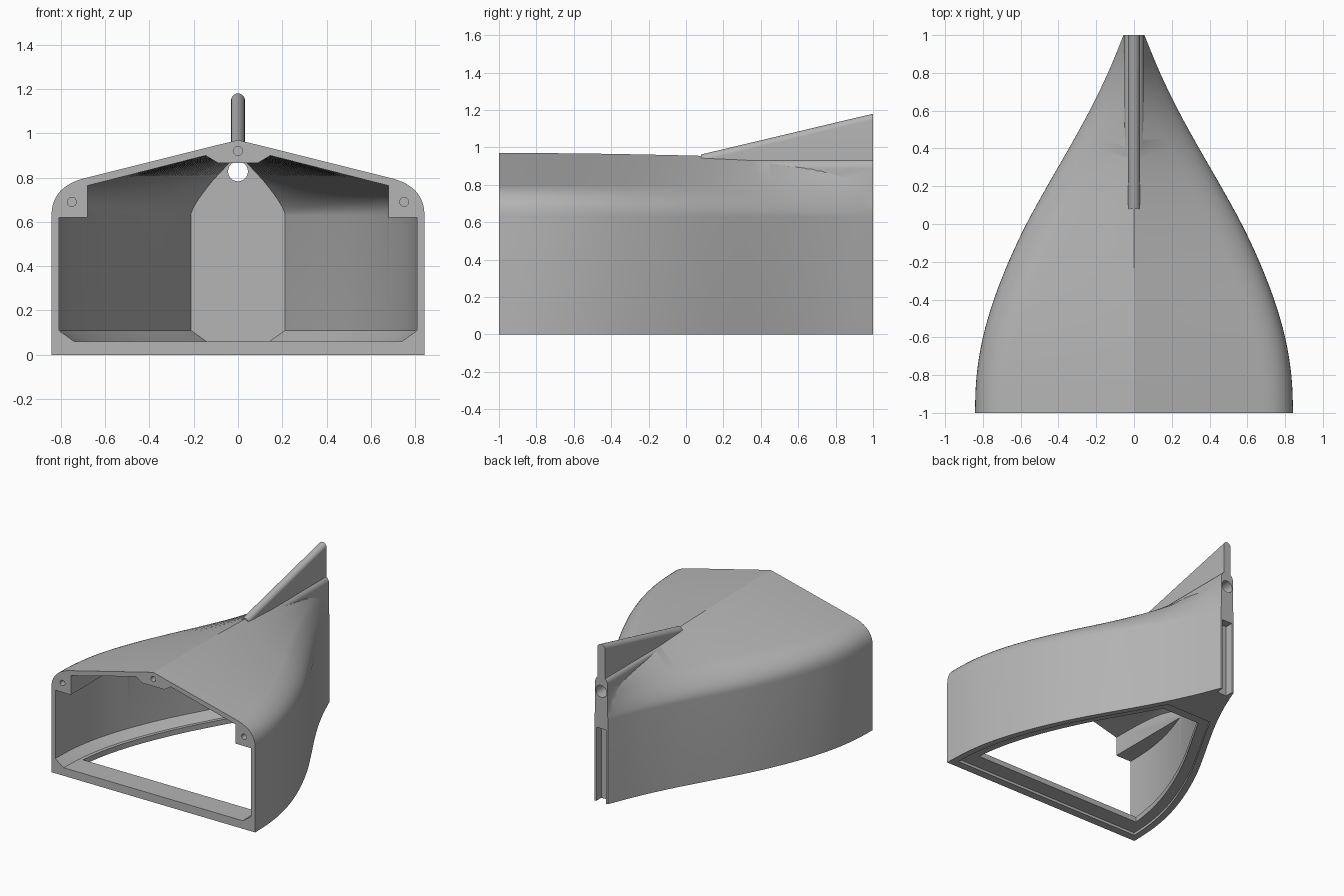
import bpy, bmesh, math
from mathutils import Vector

cube = bpy.data.objects.get("Cube")
if cube:
    bpy.data.objects.remove(cube, do_unlink=True)

grey = bpy.data.materials.new("plain grey")
grey.use_nodes = True
colour = (0.46, 0.46, 0.46, 1)
grey.diffuse_color = colour
grey.node_tree.nodes["Principled BSDF"].inputs["Base Color"].default_value = colour

# Half-widths of the plan outline, evenly spaced from front to back
WIDTHS = [0.842, 0.833, 0.80, 0.742, 0.664, 0.57, 0.46, 0.345, 0.235, 0.138, 0.055]
STEPS = 40


def half_width(y):
    """Smooth interpolation of the plan outline."""
    f = min(max((y + 1) * 5, 0), 10)
    i = min(int(f), 9)
    t = f - i
    p1, p2 = WIDTHS[i], WIDTHS[i + 1]
    p0 = WIDTHS[i - 1] if i else p1
    p3 = WIDTHS[i + 2] if i < 9 else 2 * p2 - p1
    return p1 + 0.5 * t * (p2 - p0 + t * (2*p0 - 5*p1 + 4*p2 - p3 + t * (3*(p1 - p2) + p3 - p0)))


def mirrored(half):
    return half + [(-x, z) for x, z in reversed(half) if x > 0]


def body_section(y, inset=0.0):
    """Walls, rounded shoulders and pitched roof; inset gives the cavity."""
    full = half_width(y)
    u = 1 - full / WIDTHS[0]
    w = full - inset
    a = Vector((w, 0.63))
    b = Vector((w, 0.764 - 0.1 * u - inset * 0.8))
    c = Vector((full * (0.81 - 0.4 * u) - inset * 0.5, 0.80 + 0.03 * u - inset))
    half = [(w - 0.07, 0.06), (w, 0.11)] if inset else [(w, 0)]
    for k in range(11):
        t = k / 10
        p = a * (1 - t) ** 2 + b * 2 * t * (1 - t) + c * t * t
        half.append((p.x, p.y))
    half.append((0, 0.97 - 0.04 * u - inset))
    return mirrored(half)


def round_top(r, bottom, top):
    """Upright slab section with a half-round top."""
    arc = [(r * math.cos(k * math.pi / 16), top - r + r * math.sin(k * math.pi / 16)) for k in range(8)]
    return mirrored([(r, bottom)] + arc + [(0, top)])


def loft(name, rings):
    """Closed solid through a list of (y, section) rings."""
    bm = bmesh.new()
    rows = [[bm.verts.new((x, y, z)) for x, z in pts] for y, pts in rings]
    n = len(rows[0])
    for r0, r1 in zip(rows, rows[1:]):
        for k in range(n):
            bm.faces.new((r0[k], r0[(k + 1) % n], r1[(k + 1) % n], r1[k]))
    bm.faces.new(rows[0])
    bm.faces.new(rows[-1])
    bmesh.ops.recalc_face_normals(bm, faces=bm.faces)
    mesh = bpy.data.meshes.new(name)
    bm.to_mesh(mesh)
    bm.free()
    mesh.materials.append(grey)
    obj = bpy.data.objects.new(name, mesh)
    bpy.context.collection.objects.link(obj)
    return obj


def span(y0, y1, n=STEPS):
    return [y0 + (y1 - y0) * k / n for k in range(n + 1)]


def block(name, pts, y0, y1):
    return loft(name, [(y0, pts), (y1, pts)])


def rect(x0, x1, z0, z1):
    return [(x0, z0), (x1, z0), (x1, z1), (x0, z1)]


def bore(name, x, z, r, y0, y1, n=24):
    pts = [(x + r * math.cos(2 * math.pi * k / n), z + r * math.sin(2 * math.pi * k / n)) for k in range(n)]
    return block(name, pts, y0, y1)


def plan_prism(name, inset, y0, y1, z0, z1):
    """Upright prism following the plan outline at an inset."""
    rings = []
    for y in span(y0, y1):
        w = half_width(y) - inset
        rings.append((y, rect(-w, w, z0, z1)))
    return loft(name, rings)


def combine(target, tool, operation):
    """Apply a boolean and remove the tool."""
    tool.hide_render = True
    mod = target.modifiers.new("cut", "BOOLEAN")
    mod.operation = operation
    mod.solver = "EXACT"
    mod.object = tool
    bpy.ops.object.select_all(action="DESELECT")
    bpy.context.view_layer.objects.active = target
    target.select_set(True)
    bpy.ops.object.modifier_apply(modifier=mod.name)
    bpy.data.objects.remove(tool, do_unlink=True)


# Outer body, spine and fin
shell = loft("tail_shell", [(y, body_section(y)) for y in span(-1, 1)])
spine = block("spine", round_top(0.051, 0.6, 0.94), 0.15, 1)
combine(shell, spine, "UNION")
fin = loft("fin", [(0.08, round_top(0.031, 0.82, 0.962)), (1, round_top(0.031, 0.82, 1.18))])
combine(shell, fin, "UNION")

# Cavity, leaving the screw bosses standing
cavity = loft("cavity", [(y, body_section(y, 0.033)) for y in [-1.05] + span(-1, 0.58)])
for side in (-1, 1):
    xs = sorted((side * 0.68, side * 0.9))
    combine(cavity, block("corner_boss", rect(*xs, 0.62, 0.9), -1.1, -0.2), "DIFFERENCE")
apex = mirrored([(0.09, 0.866), (0.155, 0.905), (0.155, 1.0)])
combine(cavity, block("apex_boss", apex, -1.1, -0.75), "DIFFERENCE")
combine(shell, cavity, "DIFFERENCE")

# Bottom opening with a stepped seat
combine(shell, plan_prism("opening", 0.13, -0.82, 0.5, -0.05, 0.09), "DIFFERENCE")
combine(shell, plan_prism("seat", 0.05, -0.94, 0.59, -0.05, 0.02), "DIFFERENCE")

# Rear slot, cable hole and screw holes
combine(shell, block("rear_slot", rect(-0.041, 0.041, -0.05, 0.55), 0.94, 1.05), "DIFFERENCE")
combine(shell, bore("cable_hole", 0, 0.828, 0.045, 0.4, 1.05), "DIFFERENCE")
for x, z in ((-0.75, 0.69), (0.75, 0.69), (0, 0.92)):
    combine(shell, bore("screw_hole", x, z, 0.02, -1.05, -0.85), "DIFFERENCE")

bpy.ops.object.select_all(action="DESELECT")
shell.select_set(True)
bpy.context.view_layer.objects.active = shell
bpy.ops.object.shade_smooth_by_angle(angle=math.radians(25))
